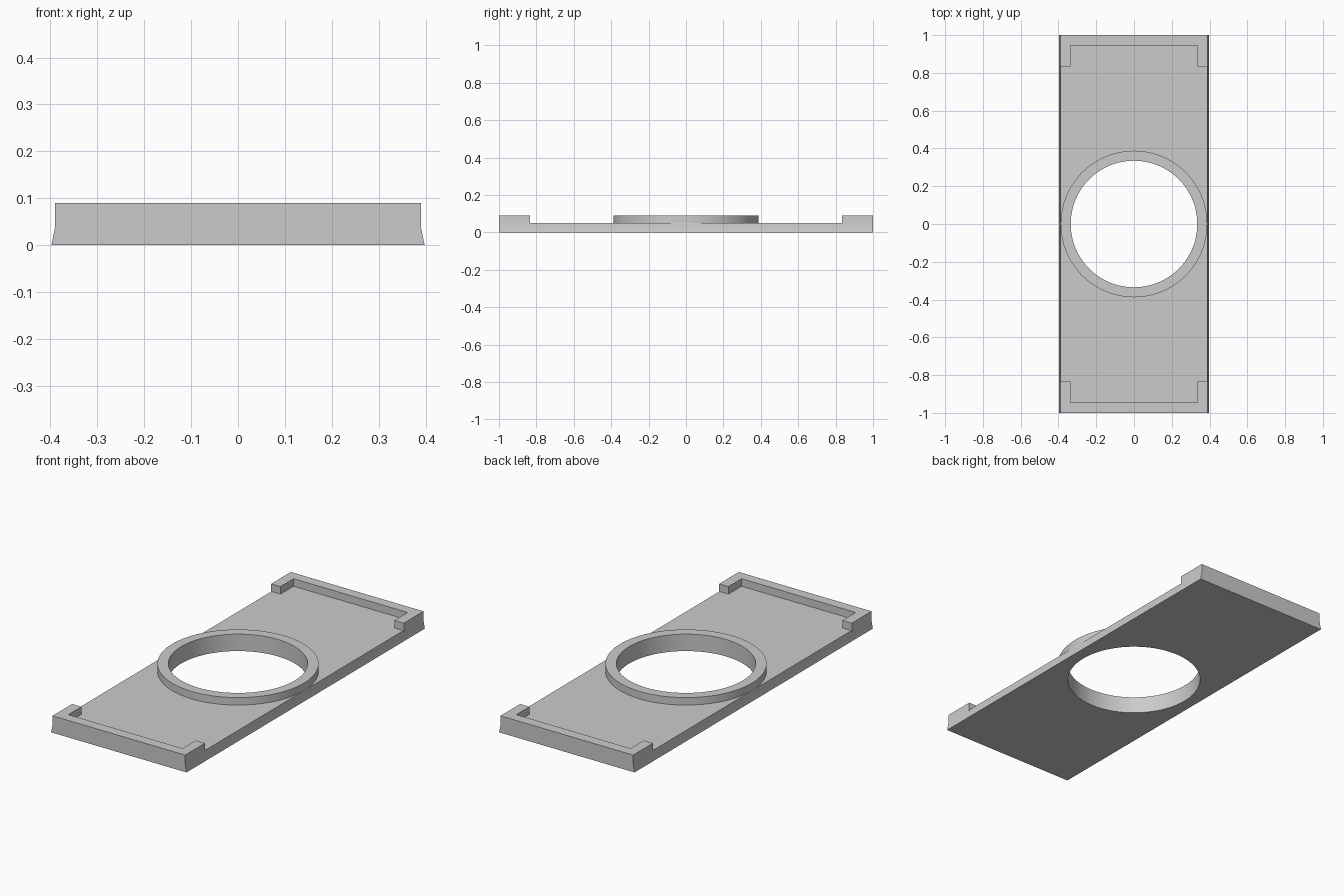
import bpy, math

cube = bpy.data.objects.get("Cube")
if cube:
    bpy.data.objects.remove(cube, do_unlink=True)

grey = bpy.data.materials.new("plain_grey")
grey.use_nodes = True
colour = (0.6, 0.6, 0.6, 1)
grey.diffuse_color = colour
grey.node_tree.nodes["Principled BSDF"].inputs["Base Color"].default_value = colour

OUTER, INNER = 0.388, 0.335   # ring radii
DECK, TOP = 0.05, 0.09        # plate and rim heights


def prism(name, bottom, z0, z1, top=None):
    """Closed solid between two matching outlines (counter-clockwise)."""
    top = top or bottom
    n = len(bottom)
    verts = [(x, y, z0) for x, y in bottom] + [(x, y, z1) for x, y in top]
    faces = [tuple(reversed(range(n))), tuple(range(n, 2 * n))]
    faces += [(i, (i + 1) % n, n + (i + 1) % n, n + i) for i in range(n)]
    mesh = bpy.data.meshes.new(name)
    mesh.from_pydata(verts, [], faces)
    mesh.materials.append(grey)
    obj = bpy.data.objects.new(name, mesh)
    bpy.context.collection.objects.link(obj)
    return obj


def rect(w):
    return [(-w, -1), (w, -1), (w, 1), (-w, 1)]


def circle(r, n=96):
    return [(r * math.cos(math.tau * i / n), r * math.sin(math.tau * i / n)) for i in range(n)]


def combine(target, part, operation):
    mod = target.modifiers.new(part.name, "BOOLEAN")
    mod.operation, mod.solver, mod.object = operation, "EXACT", part
    bpy.context.view_layer.objects.active = target
    bpy.ops.object.modifier_apply(modifier=mod.name)
    bpy.data.objects.remove(part, do_unlink=True)


# Base plate with undercut long sides
plate = prism("slide_plate", rect(0.398), 0, DECK, rect(0.388))

# Raised ring around the opening
combine(plate, prism("ring", circle(OUTER), 0.03, TOP), "UNION")

# C-shaped rim at each end
w, v = 0.39, 0.335
rim = [(-w, -1), (w, -1), (w, -0.835), (v, -0.835), (v, -0.945),
       (-v, -0.945), (-v, -0.835), (-w, -0.835)]
for name, s in (("front_rim", 1), ("back_rim", -1)):
    combine(plate, prism(name, [(s * x, s * y) for x, y in rim], 0.04, TOP), "UNION")

# Round opening through ring and plate
combine(plate, prism("opening", circle(INNER), -0.1, 0.2), "DIFFERENCE")

bpy.ops.object.select_all(action="DESELECT")
plate.select_set(True)
bpy.context.view_layer.objects.active = plate
bpy.ops.object.shade_smooth_by_angle(angle=math.radians(30))
